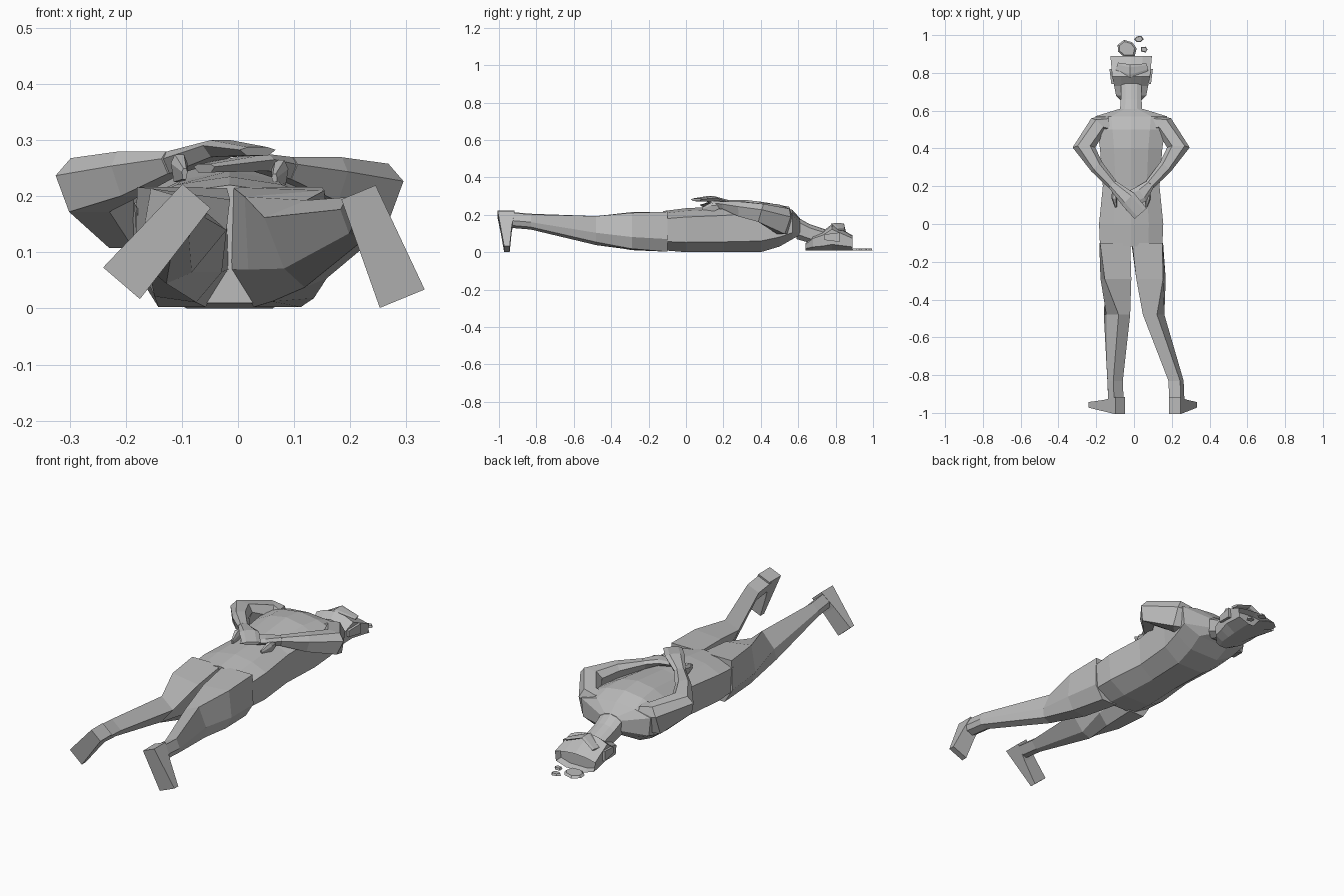
import bpy, bmesh, math, random
from mathutils import Vector

old = bpy.data.objects.get("Cube")
if old:
    bpy.data.objects.remove(old, do_unlink=True)

grey = (.5, .5, .5, 1)
material = bpy.data.materials.new("plain_grey")
material.use_nodes = True
material.diffuse_color = grey
material.node_tree.nodes["Principled BSDF"].inputs["Base Color"].default_value = grey

RIGHT = Vector((1, 0, 0))
UP = Vector((0, 0, 1))
MIDLINE = -.015


def loft(name, rings, hollow=0):
    """Skin a list of point rings; hollow sinks the last cap inwards."""
    bm = bmesh.new()
    rows = [[bm.verts.new(point) for point in ring] for ring in rings]
    count = len(rows[0])
    for near, far in zip(rows, rows[1:]):
        for i in range(count):
            j = (i + 1) % count
            bm.faces.new((near[i], near[j], far[j], far[i]))
    bm.faces.new(rows[0])
    cap = bm.faces.new(rows[-1])
    bmesh.ops.recalc_face_normals(bm, faces=bm.faces)
    if hollow:
        bmesh.ops.inset_region(bm, faces=[cap], thickness=hollow / 3, depth=-hollow)
    mesh = bpy.data.meshes.new(name)
    bm.to_mesh(mesh)
    bm.free()
    mesh.materials.append(material)
    bpy.context.collection.objects.link(bpy.data.objects.new(name, mesh))


def mirrored(half):
    """Complete a half outline whose points run from top to bottom."""
    return half + [(-across, height) for across, height in reversed(half) if across]


BODY = mirrored([(0, 1), (.55, .88), (1, .6), (.95, -.55), (.45, -1), (0, -1)])
LEG = mirrored([(.95, .9), (1, -.4), (.5, -1)])
LIMB = mirrored([(.55, 1), (1, .35), (.6, -1)])
BOX = mirrored([(1, 1), (1, -1)])


def section(centre, width, depth, across=RIGHT, up=UP, outline=LIMB):
    return [Vector(centre) + across * a * width / 2 + up * b * depth / 2 for a, b in outline]


def body(name, stations, hollow=0):
    """Loft sections given as position, half width, bottom and top."""
    loft(name, [section((MIDLINE, y, (low + high) / 2), 2 * half, high - low, outline=BODY)
                for y, half, low, high in stations], hollow)


def tube(name, path):
    """Limb through points of centre, width and thickness, mitred at bends."""
    points = [Vector(step[0]) for step in path]
    rings = []
    for i, (centre, width, depth) in enumerate(path):
        before, after = points[max(i - 1, 0)], points[min(i + 1, len(points) - 1)]
        along = (after - before).normalized()
        across = along.cross(UP).normalized()
        rings.append(section(centre, width, depth, across, across.cross(along)))
    loft(name, rings)


def turned(angle):
    """Sideways and upward directions rolled about the length of the body."""
    return (Vector((math.cos(angle), 0, math.sin(angle))),
            Vector((-math.sin(angle), 0, math.cos(angle))))


# Torso, neck and broken-crowned head, lying face down
body("torso", [(-.12, .165, .01, .22), (0, .17, 0, .235), (.2, .15, 0, .245),
               (.4, .165, 0, .265), (.5, .18, .03, .255), (.57, .19, .07, .225),
               (.61, .06, .09, .18)])
body("neck", [(.59, .06, .07, .19), (.66, .055, .05, .15), (.75, .055, .03, .12)])
body("head", [(.64, .04, .01, .05), (.68, .08, .01, .09), (.73, .09, .01, .11),
              (.78, .1, .01, .15), (.89, .11, .01, .09)], hollow=.03)


def leg(side, hip, knee, ankle, heel, roll):
    """Tapered leg rolling outwards towards a foot that hangs from the heel."""
    hip, knee, ankle, heel = map(Vector, (hip, knee, ankle, heel))
    thigh = hip.lerp(knee, .5)
    stations = [(hip, .168, .225, 0), (thigh, .15, .2, .2), (knee, .085, .15, 1),
                (ankle, .07, .07, 1), (heel, .07, .07, 1)]
    loft(side + "_leg", [section(centre, width, depth, *turned(roll * share), LEG)
                         for centre, width, depth, share in stations])
    across, up = turned(roll)
    rings = []
    # Foot thins from heel to toe, sole facing the front
    for drop, thick in ((-.04, .09), (.05, .06), (.165, .03)):
        sole = Vector((heel.x, -1 + drop / 6, heel.z)) - up * drop
        middle = sole + Vector((0, thick / 2, 0))
        rings.append(section(middle, .07 + drop / 10, thick, across, Vector((0, 1, 0)), BOX))
    loft(side + "_foot", rings)


leg("right", (-.1, -.1, .115), (-.095, -.48, .115), (-.105, -.83, .16),
    (-.1, -.95, .17), -.71)
leg("left", (.07, -.1, .115), (.11, -.48, .115), (.225, -.83, .16),
    (.23, -.95, .17), .39)


def arm(side, sign, lift, palm, fingers):
    """Bent arm reaching behind the back, with its hand, thumb and ear."""
    def place(out, y, z):
        return (MIDLINE + sign * out, y, z + lift)

    wrist = place(.1, .21, .25)
    tube(side + "_arm", [(place(.12, .53, .16), .1, .12), (place(.18, .52, .165), .1, .14),
                         (place(.25, .4, .21), .12, .1), (place(.18, .3, .23), .075, .08),
                         (wrist, .055, .04)])
    tube(side + "_hand", [(wrist, .05, .04), (palm, .09, .03), (fingers, .085, .015)])
    tube(side + "_thumb", [(place(.09, .19, .25), .02, .02), (place(.09, .14, .24), .03, .05),
                           (place(.08, .09, .23), .01, .02)])
    ear = Vector((MIDLINE + sign * .1, .74, .08))
    loft(side + "_ear", [section(ear + Vector((0, step * .04, 0)), .01 + step * .01,
                                 .03 + step * .01, outline=BOX) for step in range(3)])


# Right hand rests over the left
arm("right", -1, .01, (-.03, .13, .285), (.035, .055, .28))
arm("left", 1, 0, (.04, .16, .26), (-.06, .11, .25))

# Raised flap of the broken crown
tube("crown_flap", [((-.09, .83, .11), .05, .01), ((-.02, .81, .15), .07, .01),
                    ((.07, .83, .12), .04, .01)])

# Loose fragments on the ground around the crown
random.seed(4)


def fragment(name, x, y, radius, sides):
    outline = []
    for i in range(sides):
        angle, reach = math.tau * i / sides, random.uniform(.8, 1.2)
        outline.append((reach * math.cos(angle), reach * math.sin(angle)))
    forward = Vector((0, 1, 0))
    loft(name, [section((x, y, z), size, size * .8, up=forward, outline=outline)
                for z, size in ((.01, 2 * radius), (.02, 1.6 * radius))])


fragment("large_fragment", -.04, .93, .06, 7)
fragment("far_fragment", .025, .978, .024, 6)
fragment("near_fragment", .055, .925, .02, 5)
